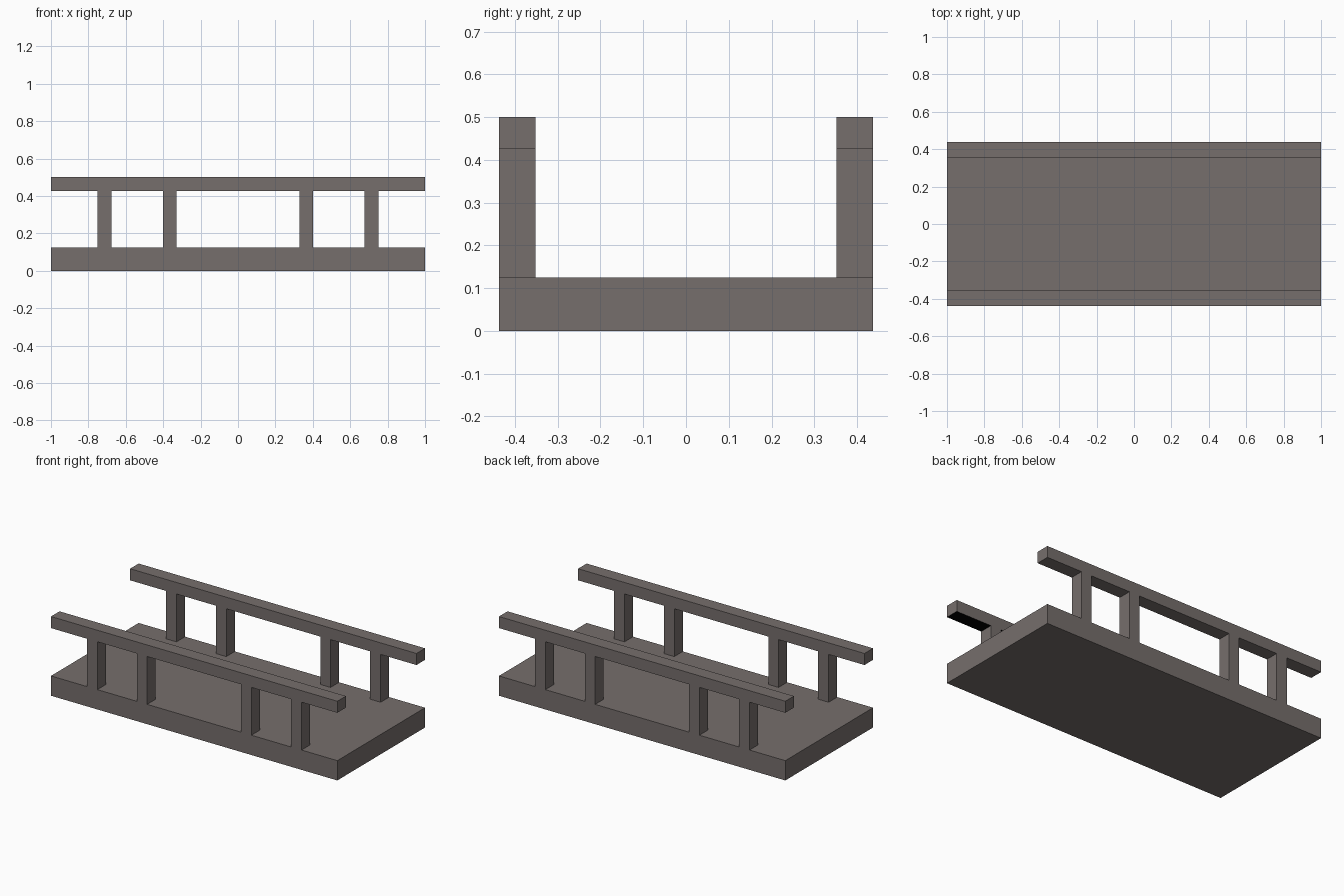
import bpy

if "Cube" in bpy.data.objects:
    bpy.data.objects.remove(bpy.data.objects["Cube"])


def material(name, rgb):
    m = bpy.data.materials.new(name)
    m.diffuse_color = (*rgb, 1)
    m.use_nodes = True
    m.node_tree.nodes["Principled BSDF"].inputs["Base Color"].default_value = m.diffuse_color
    return m


stone = material("warm_grey_stone", (0.18, 0.157, 0.15))
black = material("black_underside", (0.0, 0.0, 0.0))


def box(name, x0, x1, y0, y1, z0, z1):
    bpy.ops.mesh.primitive_cube_add(
        size=1, location=((x0 + x1) / 2, (y0 + y1) / 2, (z0 + z1) / 2))
    ob = bpy.context.object
    ob.name = name
    ob.scale = (x1 - x0, y1 - y0, z1 - z0)
    bpy.ops.object.transform_apply(location=False, rotation=False, scale=True)
    ob.data.materials.append(stone)
    return ob


HALF_W, INNER = 0.4375, 0.352
DECK_TOP, RAIL_BOTTOM, RAIL_TOP = 0.125, 0.427, 0.5

# Deck slab
box("deck", -1, 1, -HALF_W, HALF_W, 0, DECK_TOP)

for side, s in (("front", -1), ("back", 1)):
    y0, y1 = sorted((s * INNER, s * HALF_W))
    # Handrail; the front one has a black underside
    rail = box(f"{side}_rail", -1, 1, y0, y1, RAIL_BOTTOM, RAIL_TOP)
    if side == "front":
        rail.data.materials.append(black)
        for p in rail.data.polygons:
            if p.normal.z < -0.5:
                p.material_index = 1
    # Posts in two mirrored pairs
    for end, m in (("left", -1), ("right", 1)):
        for kind, a, b in (("inner", 0.328, 0.4), ("outer", 0.676, 0.75)):
            x0, x1 = sorted((m * a, m * b))
            box(f"{side}_{end}_{kind}_post", x0, x1, y0, y1, DECK_TOP, RAIL_BOTTOM)
